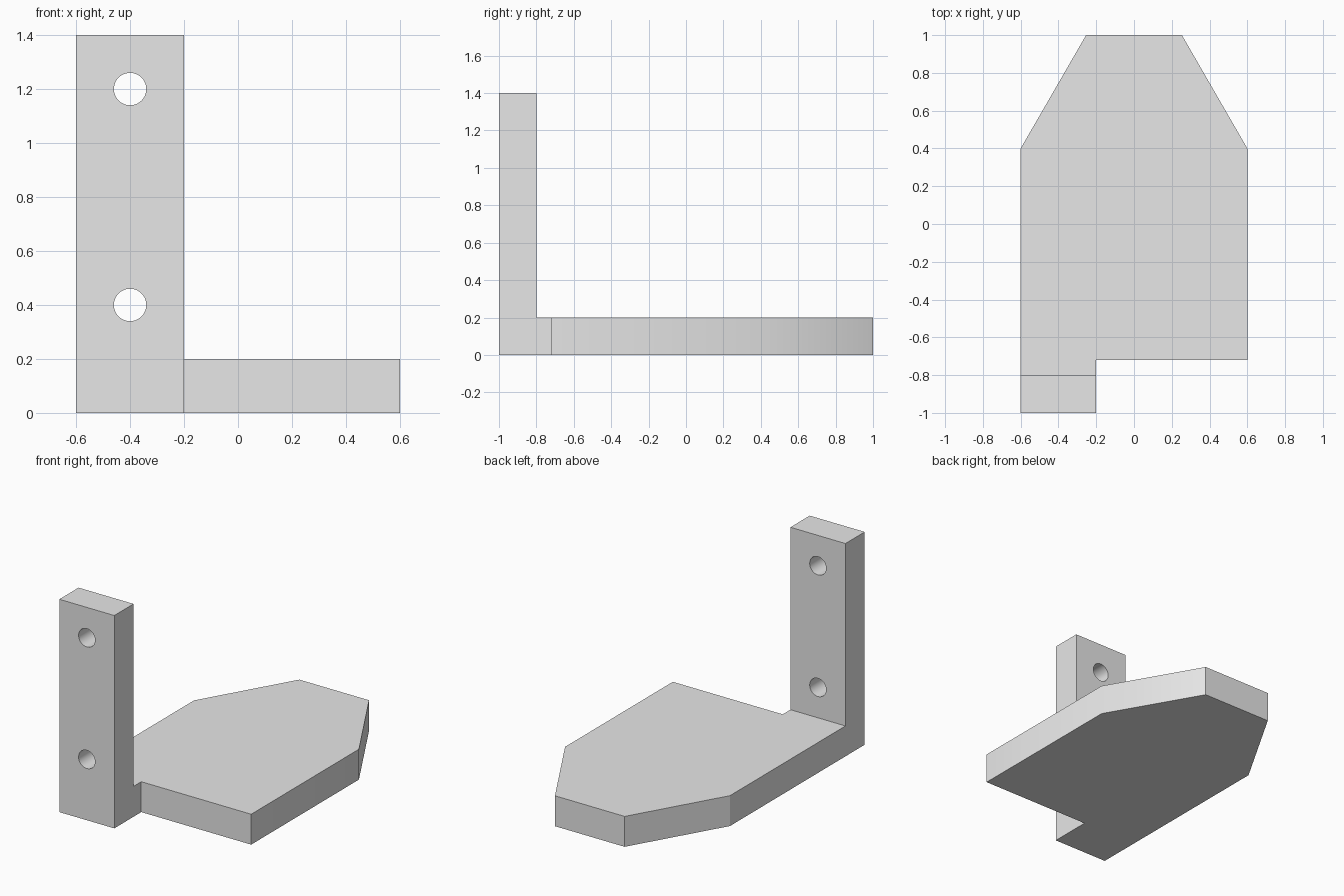
import bpy
import bmesh
import math

cube = bpy.data.objects.get("Cube")
if cube:
    bpy.data.objects.remove(cube, do_unlink=True)

HALF_W, THICK, POST_H = 0.6, 0.2, 1.4
POST_X, POST_Y, NOTCH_Y = -0.2, -0.8, -0.72
TAPER_Y = 0.4
TIP = HALF_W - (1 - TAPER_Y) * math.tan(math.radians(30))

grey = bpy.data.materials.new("light grey")
grey.use_nodes = True
colour = (0.8, 0.8, 0.8, 1)
grey.diffuse_color = colour
grey.node_tree.nodes["Principled BSDF"].inputs["Base Color"].default_value = colour

# Plan of the tapered plate and of the post foot, sharing one edge
bm = bmesh.new()
plate = [(-HALF_W, POST_Y), (POST_X, POST_Y), (POST_X, NOTCH_Y), (HALF_W, NOTCH_Y),
         (HALF_W, TAPER_Y), (TIP, 1), (-TIP, 1), (-HALF_W, TAPER_Y)]
verts = [bm.verts.new((x, y, 0)) for x, y in plate]
foot = [bm.verts.new((x, -1, 0)) for x in (-HALF_W, POST_X)]
bm.faces.new(verts)
bm.faces.new(foot + [verts[1], verts[0]])


def raise_faces(faces, height, keep):
    """Extrude faces upward, optionally keeping the originals as an underside."""
    new = bmesh.ops.extrude_face_region(bm, geom=faces, use_keep_orig=keep)["geom"]
    moved = [v for v in new if isinstance(v, bmesh.types.BMVert)]
    bmesh.ops.translate(bm, verts=moved, vec=(0, 0, height))
    if not keep:
        bmesh.ops.delete(bm, geom=[f for f in faces if f.is_valid], context='FACES_ONLY')


# Plate thickness, then the upright post
raise_faces(bm.faces[:], THICK, True)
bm.normal_update()
top = [f for f in bm.faces if f.calc_center_median().z > THICK - 0.01
       and f.calc_center_median().y < POST_Y]
raise_faces(top, POST_H - THICK, False)
bmesh.ops.recalc_face_normals(bm, faces=bm.faces[:])
bmesh.ops.dissolve_limit(bm, angle_limit=math.radians(1),
                         verts=bm.verts[:], edges=bm.edges[:])
mesh = bpy.data.meshes.new("bracket")
bm.to_mesh(mesh)
bm.free()
mesh.materials.append(grey)
bracket = bpy.data.objects.new("bracket", mesh)
bpy.context.collection.objects.link(bracket)

# Two screw holes through the post
for z in (0.4, 1.2):
    bpy.ops.mesh.primitive_cylinder_add(vertices=48, radius=0.06, depth=0.5,
                                        location=(-0.4, -0.9, z),
                                        rotation=(math.pi / 2, 0, 0))
    cutter = bpy.context.object
    cutter.name = "hole_cutter"
    cutter.hide_render = True
    cutter.data.materials.append(grey)
    cut = bracket.modifiers.new("hole", 'BOOLEAN')
    cut.operation, cut.solver, cut.object = 'DIFFERENCE', 'EXACT', cutter
    bpy.ops.object.select_all(action='DESELECT')
    bracket.select_set(True)
    bpy.context.view_layer.objects.active = bracket
    bpy.ops.object.modifier_apply(modifier=cut.name)
    bpy.data.objects.remove(cutter, do_unlink=True)

# Smooth hole walls and one taper corner; the other taper corner stays crisp
bpy.ops.object.shade_smooth_by_angle(angle=math.radians(31))
mesh = bracket.data
for edge in mesh.edges:
    ends = [mesh.vertices[i].co for i in edge.vertices]
    if all(p.x < 0 and abs(p.y - TAPER_Y) < 0.01 for p in ends):
        edge.use_edge_sharp = True
